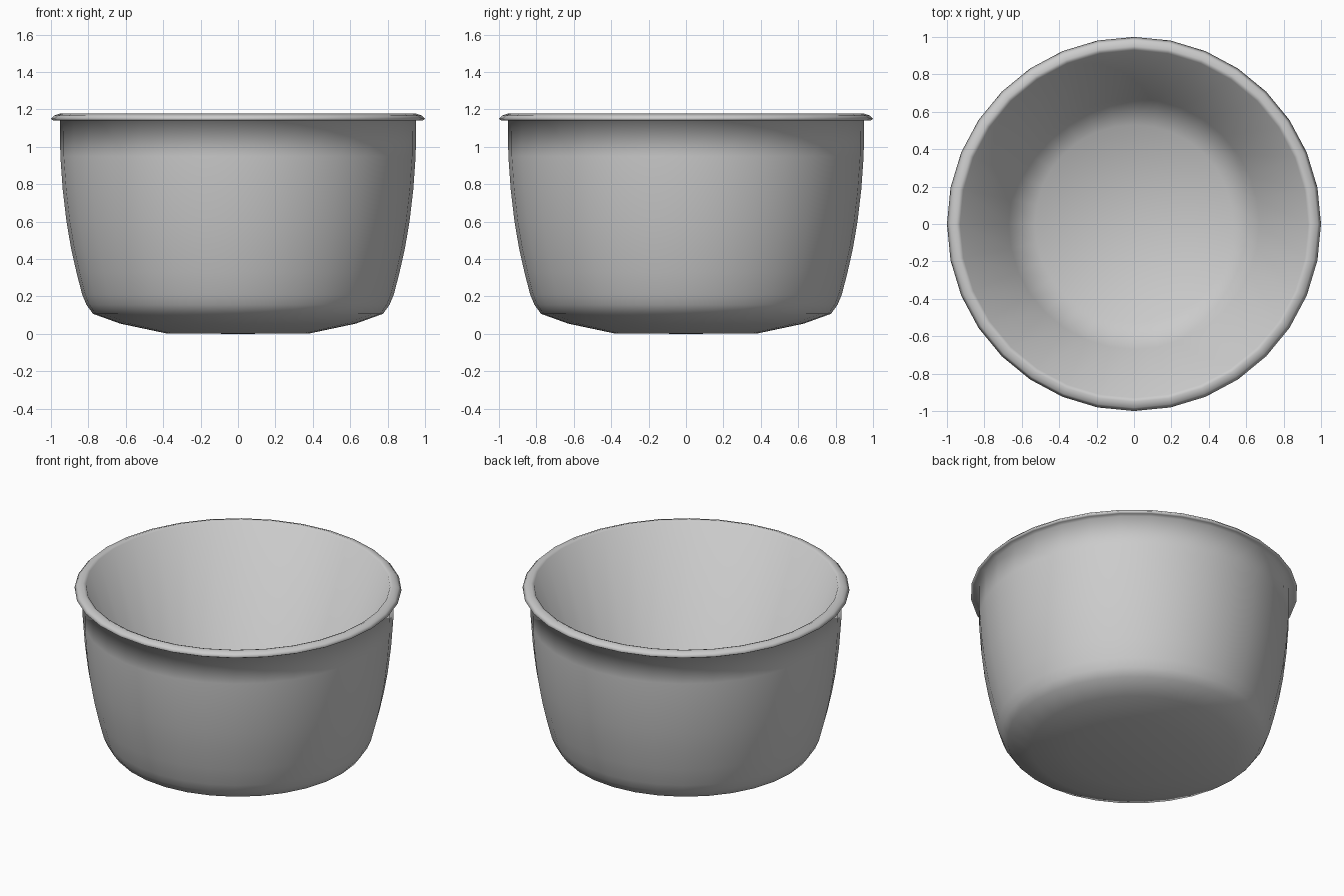
import bpy, bmesh, math

if "Cube" in bpy.data.objects:
    bpy.data.objects.remove(bpy.data.objects["Cube"])

SIDES = 32

# Closed half-profile (radius, height): outer bottom, outer wall, lip, inner wall, raised inner floor
profile = [
    (0, 0), (0.385, 0.003), (0.63, 0.055), (0.775, 0.107), (0.81, 0.155),
    (0.833, 0.21), (0.864, 0.33), (0.893, 0.46), (0.917, 0.60), (0.937, 0.77),
    (0.95, 0.95), (0.952, 1.14),
    (0.985, 1.14), (1.0, 1.149), (0.983, 1.167), (0.95, 1.178), (0.93, 1.17),
    (0.67, 0.38), (0.53, 0.28), (0, 0.25),
]


def lathe(name, points, sides):
    """Revolve a profile that starts and ends on the axis."""
    bm = bmesh.new()
    rings = []
    for r, z in points:
        if r == 0:
            rings.append([bm.verts.new((0, 0, z))] * sides)
        else:
            rings.append([bm.verts.new((r * math.cos(math.tau * i / sides),
                                        r * math.sin(math.tau * i / sides), z))
                          for i in range(sides)])
    for a, b in zip(rings, rings[1:]):
        for i in range(sides):
            j = (i + 1) % sides
            bm.faces.new(list(dict.fromkeys((a[i], a[j], b[j], b[i]))))
    bmesh.ops.recalc_face_normals(bm, faces=bm.faces)
    mesh = bpy.data.meshes.new(name)
    bm.to_mesh(mesh)
    bm.free()
    obj = bpy.data.objects.new(name, mesh)
    bpy.context.collection.objects.link(obj)
    return obj


# Cooking pot bowl with flared lip, fully smooth
pot = lathe("inner_pot", profile, SIDES)
bpy.context.view_layer.objects.active = pot
pot.select_set(True)
bpy.ops.object.shade_smooth()
